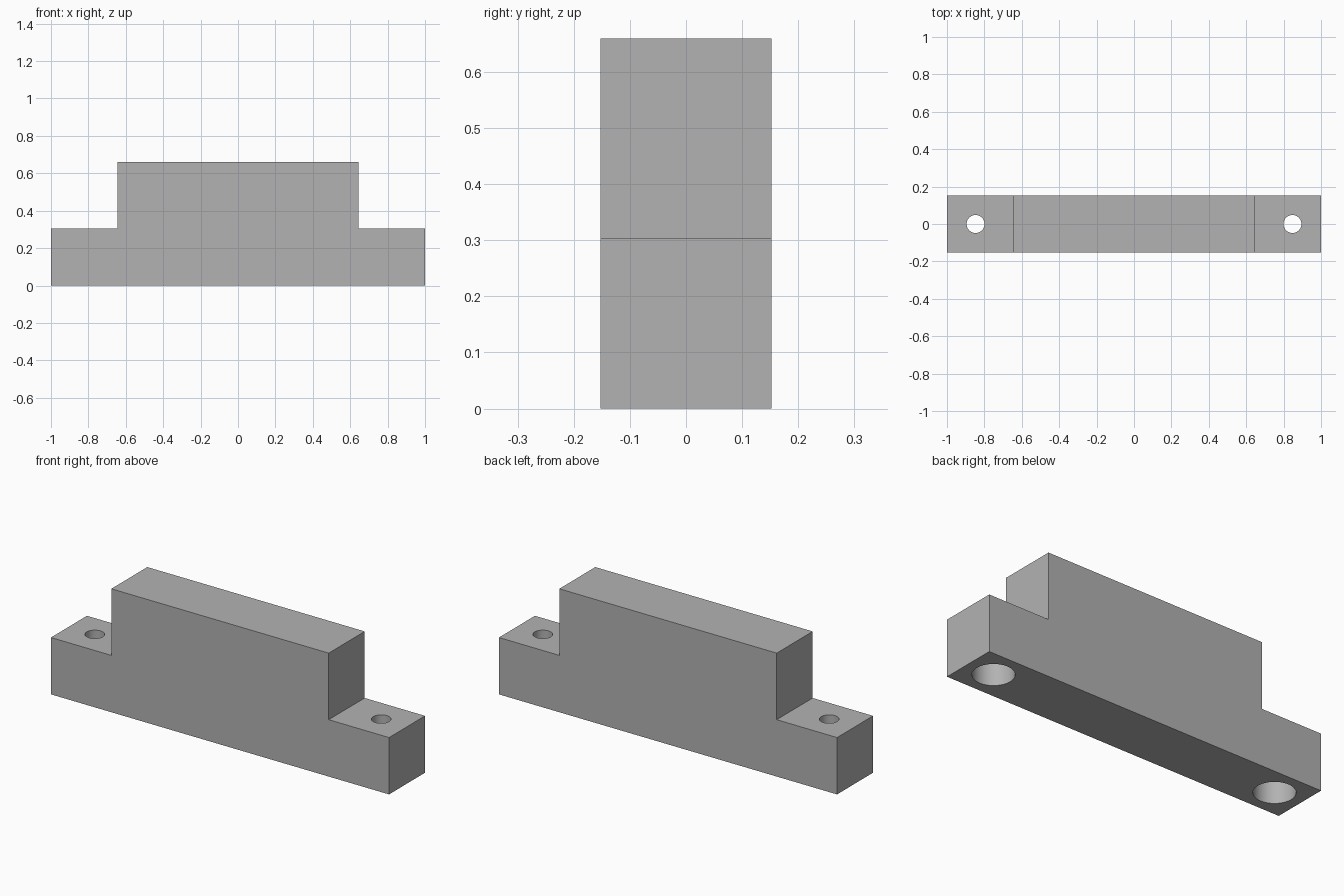
import bpy
import bmesh
import math

cube = bpy.data.objects.get("Cube")
if cube:
    bpy.data.objects.remove(cube, do_unlink=True)

DEPTH = 0.304        # front to back
FOOT_TOP = 0.304     # top of the two mounting feet
HEIGHT = 0.66
BLOCK_X = 0.643      # half width of the raised block
HOLE_X = 0.847
BORE_DEPTH = 0.2

grey = bpy.data.materials.new("plain_grey")
grey.use_nodes = True
grey.diffuse_color = (0.448, 0.448, 0.448, 1)
grey.node_tree.nodes["Principled BSDF"].inputs["Base Color"].default_value = grey.diffuse_color


def extruded_profile(name, points):
    """Extrude an x-z outline along y, centred on y = 0."""
    bm = bmesh.new()
    face = bm.faces.new([bm.verts.new((x, -DEPTH / 2, z)) for x, z in points])
    result = bmesh.ops.extrude_face_region(bm, geom=[face])
    verts = [v for v in result["geom"] if isinstance(v, bmesh.types.BMVert)]
    bmesh.ops.translate(bm, verts=verts, vec=(0, DEPTH, 0))
    bmesh.ops.recalc_face_normals(bm, faces=bm.faces)
    mesh = bpy.data.meshes.new(name)
    bm.to_mesh(mesh)
    bm.free()
    obj = bpy.data.objects.new(name, mesh)
    bpy.context.collection.objects.link(obj)
    mesh.materials.append(grey)
    return obj


def drill(target, x, radius, bottom, top):
    """Cut a vertical round hole and discard the cutter."""
    bpy.ops.mesh.primitive_cylinder_add(vertices=48, radius=radius, depth=top - bottom,
                                        location=(x, 0, (top + bottom) / 2))
    cutter = bpy.context.object
    cutter.name = "hole_cutter"
    cutter.hide_render = True
    cutter.data.materials.append(grey)
    cut = target.modifiers.new("hole", "BOOLEAN")
    cut.operation = "DIFFERENCE"
    cut.solver = "EXACT"
    cut.object = cutter
    bpy.context.view_layer.objects.active = target
    bpy.ops.object.modifier_apply(modifier=cut.name)
    bpy.data.objects.remove(cutter, do_unlink=True)


# Stepped body: raised centre block with a foot at each end
right_half = [(1, 0), (1, FOOT_TOP), (BLOCK_X, FOOT_TOP), (BLOCK_X, HEIGHT)]
left_half = [(-x, z) for x, z in reversed(right_half)]
body = extruded_profile("mounting_block", right_half + left_half)

# Screw holes through the feet, with wide counterbores from below
for side in (-1, 1):
    drill(body, side * HOLE_X, 0.048, -0.1, FOOT_TOP + 0.1)
    drill(body, side * HOLE_X, 0.1, -0.1, BORE_DEPTH)

# Smooth hole walls, sharp block edges
bpy.ops.object.select_all(action="DESELECT")
body.select_set(True)
bpy.context.view_layer.objects.active = body
bpy.ops.object.shade_smooth_by_angle(angle=math.radians(30))
